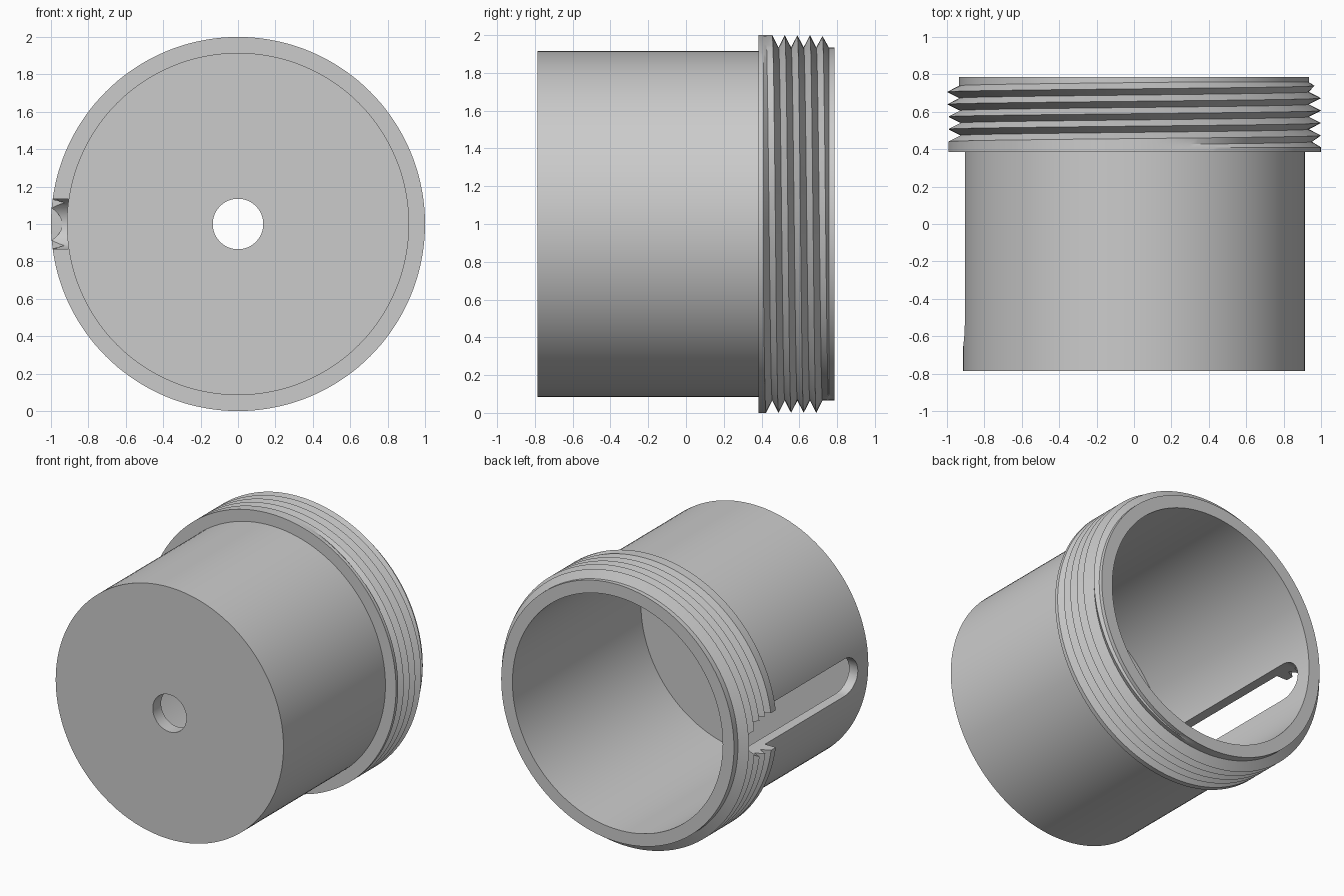
import bpy, bmesh
from math import sin, cos, pi, tau

cube = bpy.data.objects.get("Cube")
if cube:
    bpy.data.objects.remove(cube)

SEGMENTS = 144
PITCH = 0.0665
THREAD_START, THREAD_END = 0.41, 0.758
BODY_R, BORE_R, FLANGE_R, ROOT_R, HOLE_R = 0.915, 0.845, 1.0, 0.935, 0.135
FRONT, FLOOR, FLANGE, RIM = -0.785, -0.69, 0.385, 0.785

grey = bpy.data.materials.new("plain_grey")
grey.use_nodes = True
colour = (0.6, 0.6, 0.6, 1)
grey.diffuse_color = colour
grey.node_tree.nodes["Principled BSDF"].inputs["Base Color"].default_value = colour


def clamp(v, lo, hi):
    return max(lo, min(hi, v))


def make_object(name, bm):
    bmesh.ops.recalc_face_normals(bm, faces=bm.faces)
    mesh = bpy.data.meshes.new(name)
    bm.to_mesh(mesh)
    bm.free()
    mesh.materials.append(grey)
    obj = bpy.data.objects.new(name, mesh)
    bpy.context.collection.objects.link(obj)
    return obj


def thread_point(step, turn):
    """Radius and position of a crest (odd step) or root (even step)."""
    y = clamp(0.44 + PITCH * (step / 2 + turn), THREAD_START, THREAD_END)
    r = FLANGE_R
    if step % 2 == 0:
        r -= (FLANGE_R - ROOT_R) * clamp((y - 0.425) / 0.02, 0, 1)
    lead_in = FLANGE_R - 1.86 * max(0, y - 0.72)
    return max(ROOT_R, min(r, lead_in)), y


def profile(turn):
    """Closed wall section at one angle: outside, thread, then inside."""
    outside = [(HOLE_R, FRONT), (BODY_R, FRONT), (BODY_R, FLANGE), (FLANGE_R, FLANGE)]
    thread = [thread_point(step, turn) for step in range(-4, 13)]
    inside = [(ROOT_R, RIM), (BORE_R, RIM), (BORE_R, FLOOR), (HOLE_R, FLOOR)]
    return outside + thread + inside


# Cup wall, drilled floor and helical thread as one swept section
bm = bmesh.new()
columns = []
for i in range(SEGMENTS + 1):
    a = tau * i / SEGMENTS
    columns.append([bm.verts.new((r * cos(a), y, 1 - r * sin(a)))
                    for r, y in profile(i / SEGMENTS)])
for here, there in zip(columns, columns[1:]):
    for k in range(len(here)):
        n = (k + 1) % len(here)
        bm.faces.new((here[k], here[n], there[n], there[k]))
bmesh.ops.remove_doubles(bm, verts=bm.verts, dist=0.00002)
bmesh.ops.dissolve_degenerate(bm, edges=bm.edges, dist=0.00002)
cup = make_object("threaded_cup", bm)

# Round-ended cutter for the side slot
bm = bmesh.new()
outline = []
for end, start in ((0.535, -pi / 2), (-0.53, pi / 2)):
    for i in range(25):
        a = start + pi * i / 24
        outline.append(bm.verts.new((-1.2, end + HOLE_R * cos(a), 1 + HOLE_R * sin(a))))
face = bm.faces.new(outline)
grown = bmesh.ops.extrude_face_region(bm, geom=[face])["geom"]
bmesh.ops.translate(bm, vec=(0.7, 0, 0),
                    verts=[g for g in grown if isinstance(g, bmesh.types.BMVert)])
cutter = make_object("slot_cutter", bm)
cutter.hide_render = True

# Cut the slot and shade
cut = cup.modifiers.new("side_slot", 'BOOLEAN')
cut.operation = 'DIFFERENCE'
cut.solver = 'EXACT'
cut.object = cutter
bpy.ops.object.select_all(action='DESELECT')
cup.select_set(True)
bpy.context.view_layer.objects.active = cup
bpy.ops.object.modifier_apply(modifier=cut.name)
bpy.data.objects.remove(cutter)
bpy.ops.object.shade_smooth_by_angle(angle=0.5)
